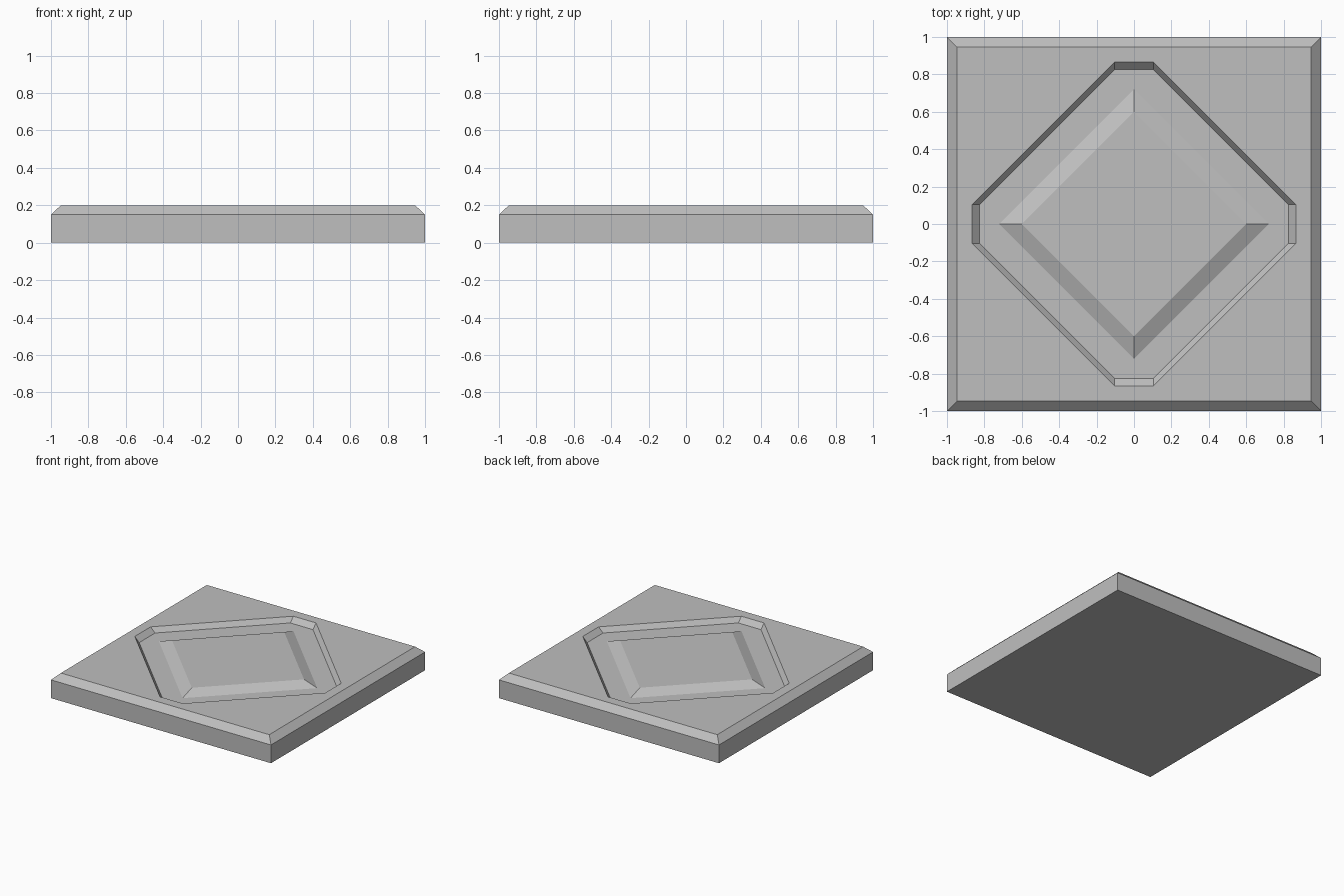
import bpy
import bmesh

if "Cube" in bpy.data.objects:
    bpy.data.objects.remove(bpy.data.objects["Cube"])

grey = bpy.data.materials.new("stone grey")
grey.diffuse_color = (0.52, 0.52, 0.52, 1)
grey.use_nodes = True
grey.node_tree.nodes["Principled BSDF"].inputs["Base Color"].default_value = grey.diffuse_color

bm = bmesh.new()


def ring(points, z):
    """Repeat the points of one quadrant four times around the centre."""
    verts = []
    for _ in range(4):
        verts += [bm.verts.new((x, y, z)) for x, y in points]
        points = [(-y, x) for x, y in points]
    return verts


def bridge(lower, upper):
    """Join two rings that have the same number of points."""
    n = len(lower)
    for i in range(n):
        j = (i + 1) % n
        bm.faces.new((lower[i], lower[j], upper[j], upper[i]))


# Square slab with chamfered top edge
bottom = ring([(1, 1)], 0)
side = ring([(1, 1)], 0.15)
rim = ring([(0.947, 0.947)], 0.2)
bm.faces.new(bottom[::-1])
bridge(bottom, side)
bridge(side, rim)

# Sloped wall of the eight-sided recess
recess_top = ring([(0.866, 0.103), (0.103, 0.866)], 0.2)
recess_floor = ring([(0.826, 0.103), (0.103, 0.826)], 0.16)
bridge(recess_top, recess_floor)

# Raised diamond panel in the recess
diamond_base = ring([(0.72, 0)], 0.16)
diamond_top = ring([(0.6, 0)], 0.2)
bridge(diamond_base, diamond_top)
bm.faces.new(diamond_top)

# Flat top surface and recess floor, one quadrant at a time
for k in range(4):
    n = (k + 1) % 4
    a, b, c = 2 * k, 2 * k + 1, 2 * n
    bm.faces.new((rim[k], recess_top[b], recess_top[a]))
    bm.faces.new((rim[k], rim[n], recess_top[c], recess_top[b]))
    bm.faces.new((recess_floor[a], recess_floor[b], diamond_base[n], diamond_base[k]))
    bm.faces.new((recess_floor[b], recess_floor[c], diamond_base[n]))

bmesh.ops.recalc_face_normals(bm, faces=bm.faces)
mesh = bpy.data.meshes.new("floor_tile")
bm.to_mesh(mesh)
bm.free()
mesh.materials.append(grey)
tile = bpy.data.objects.new("floor_tile", mesh)
bpy.context.collection.objects.link(tile)
